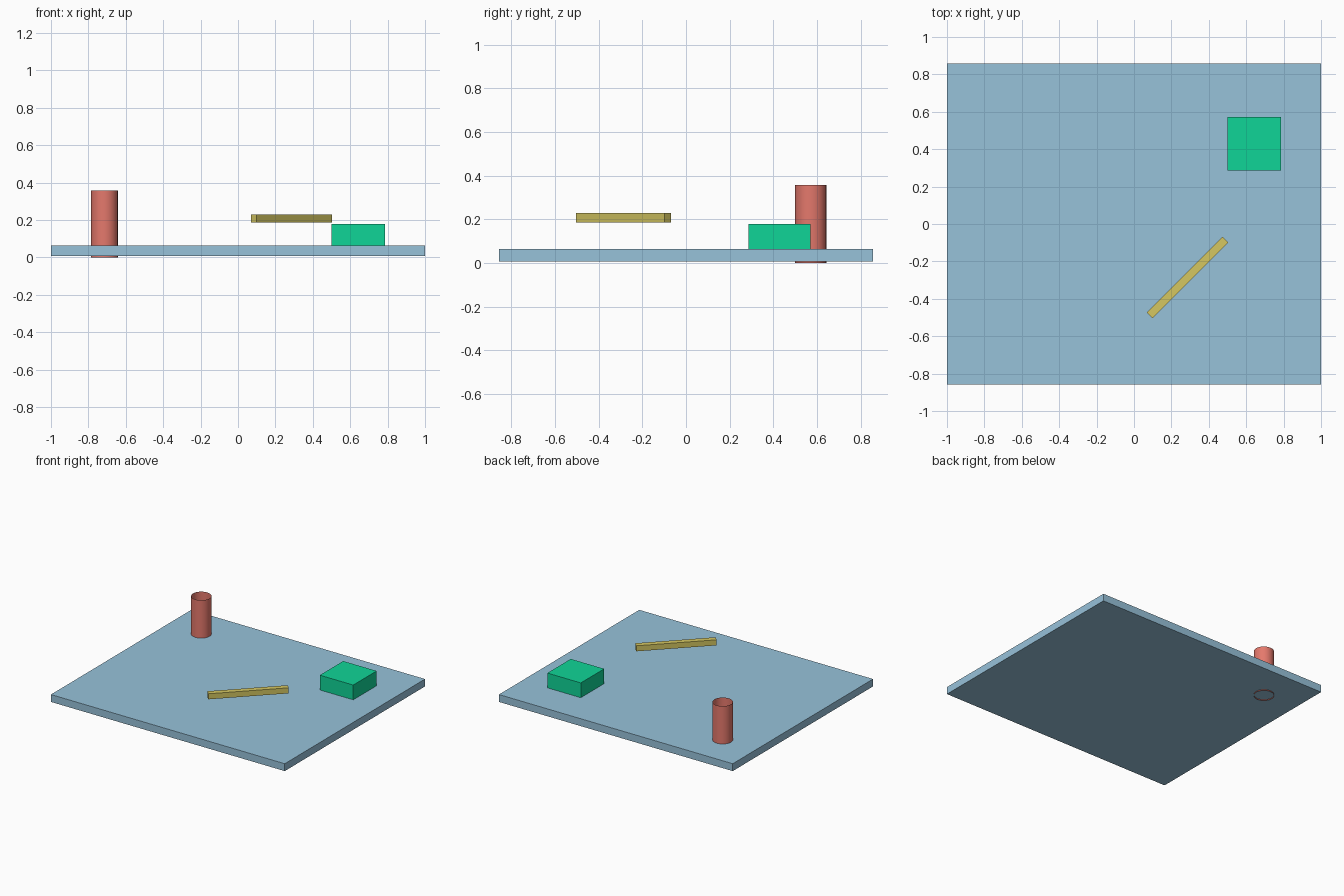
import bpy
from math import radians

if "Cube" in bpy.data.objects:
    bpy.data.objects.remove(bpy.data.objects["Cube"])

U = 1 / 7  # model unit


def colour(obj, rgb):
    mat = bpy.data.materials.new(obj.name + "_colour")
    mat.diffuse_color = (*rgb, 1)
    mat.use_nodes = True
    mat.node_tree.nodes["Principled BSDF"].inputs["Base Color"].default_value = mat.diffuse_color
    obj.data.materials.append(mat)


def box(name, centre, size, rgb, angle=0):
    bpy.ops.mesh.primitive_cube_add(size=1, location=[c * U for c in centre],
                                    rotation=(0, 0, radians(angle)))
    obj = bpy.context.object
    obj.name = name
    obj.scale = [s * U for s in size]
    bpy.ops.object.transform_apply(location=False, rotation=False, scale=True)
    colour(obj, rgb)


# Base plate, raised slightly above the tube's lower rim
box("base_plate", (0, 0, 0.25), (14, 12, 0.4), (0.31, 0.54, 0.70))

# Square block resting on the plate
box("block", (4.5, 3, 0.85), (2, 2, 0.8), (0.005, 0.66, 0.31))

# Floating diagonal bar
box("diagonal_bar", (2, -2, 1.45), (4, 0.3, 0.3), (0.66, 0.57, 0.12), 45)

# Open-ended, thin-walled tube passing through the plate
bpy.ops.mesh.primitive_cylinder_add(vertices=32, radius=0.5 * U, depth=2.5 * U,
                                    end_fill_type='NOTHING',
                                    location=(-5 * U, 4 * U, 1.25 * U))
tube = bpy.context.object
tube.name = "open_tube"
bpy.ops.object.shade_smooth_by_angle()
colour(tube, (0.78, 0.19, 0.15))
